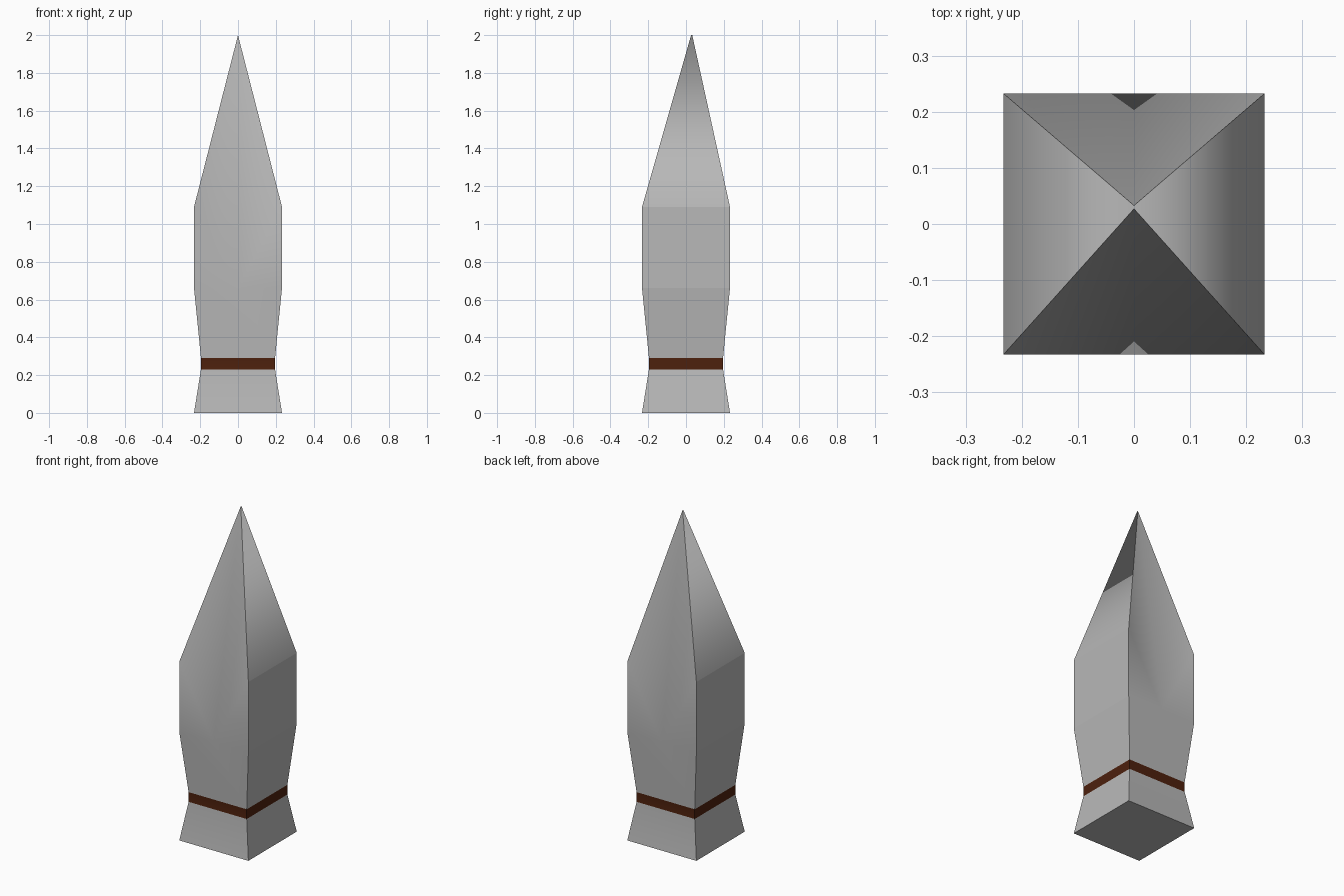
import bpy
import bmesh

cube = bpy.data.objects.get("Cube")
if cube:
    bpy.data.objects.remove(cube, do_unlink=True)


def make_material(name, color):
    mat = bpy.data.materials.new(name)
    mat.use_nodes = True
    mat.diffuse_color = (*color, 1)
    mat.node_tree.nodes["Principled BSDF"].inputs["Base Color"].default_value = (*color, 1)
    return mat


grey = make_material("stone grey", (0.48, 0.48, 0.48))
brown = make_material("dark brown", (0.075, 0.015, 0.004))

# Square sections from foot to shoulder: half width, height
SECTIONS = [(0.233, 0), (0.196, 0.231), (0.196, 0.29), (0.233, 0.662), (0.233, 1.09)]
BAND = 1
CORNERS = [(-1, -1), (1, -1), (1, 1), (-1, 1)]

bm = bmesh.new()
rings = [[bm.verts.new((sx * w, sy * w, z)) for sx, sy in CORNERS] for w, z in SECTIONS]
bm.faces.new(reversed(rings[0]))

# Foot, waist band and flare; the front and back get a middle point at the belly
belly, shoulder = rings[3], rings[4]
middle = {i: bm.verts.new((belly[i].co + belly[i + 1].co) / 2) for i in (0, 2)}
for level in range(3):
    low, high = rings[level], rings[level + 1]
    for i in range(4):
        j = (i + 1) % 4
        corners = [low[i], low[j], high[j], high[i]]
        if high is belly and i in middle:
            corners.insert(3, middle[i])
        face = bm.faces.new(corners)
        face.material_index = int(level == BAND)

# Blade: a very short ridge at the tip, creased down the middle of front and back
tip = {0: bm.verts.new((0, 0.027, 2)), 2: bm.verts.new((0, 0.033, 2))}
for i, mid in middle.items():
    j = i + 1
    bm.faces.new((belly[i], mid, shoulder[i]))
    bm.faces.new((mid, belly[j], shoulder[j]))
    bm.faces.new((shoulder[i], mid, tip[i]))
    bm.faces.new((mid, shoulder[j], tip[i]))

# Flat sides of the body and the sloping sides of the blade
for i, j in ((1, 2), (3, 0)):
    bm.faces.new((belly[i], belly[j], shoulder[j], shoulder[i]))
    first, second = (tip[0], tip[2]) if i == 1 else (tip[2], tip[0])
    bm.faces.new((shoulder[i], shoulder[j], second, first))
bmesh.ops.recalc_face_normals(bm, faces=bm.faces)


def facing(face):
    """Front is -1, back is 1, every other direction is 0."""
    n = face.normal
    if abs(n.y) < max(abs(n.x), abs(n.z)):
        return 0
    return 1 if n.y > 0 else -1


# Shade front and back smoothly and roll over the tip; keep other edges sharp
for face in bm.faces:
    face.smooth = True
for edge in bm.edges:
    a, b = [facing(f) for f in edge.link_faces]
    edge.smooth = (a == b and a != 0) or edge.calc_length() < 0.01

mesh = bpy.data.meshes.new("pointed_post")
bm.to_mesh(mesh)
bm.free()
mesh.materials.append(grey)
mesh.materials.append(brown)
post = bpy.data.objects.new("pointed_post", mesh)
bpy.context.collection.objects.link(post)
